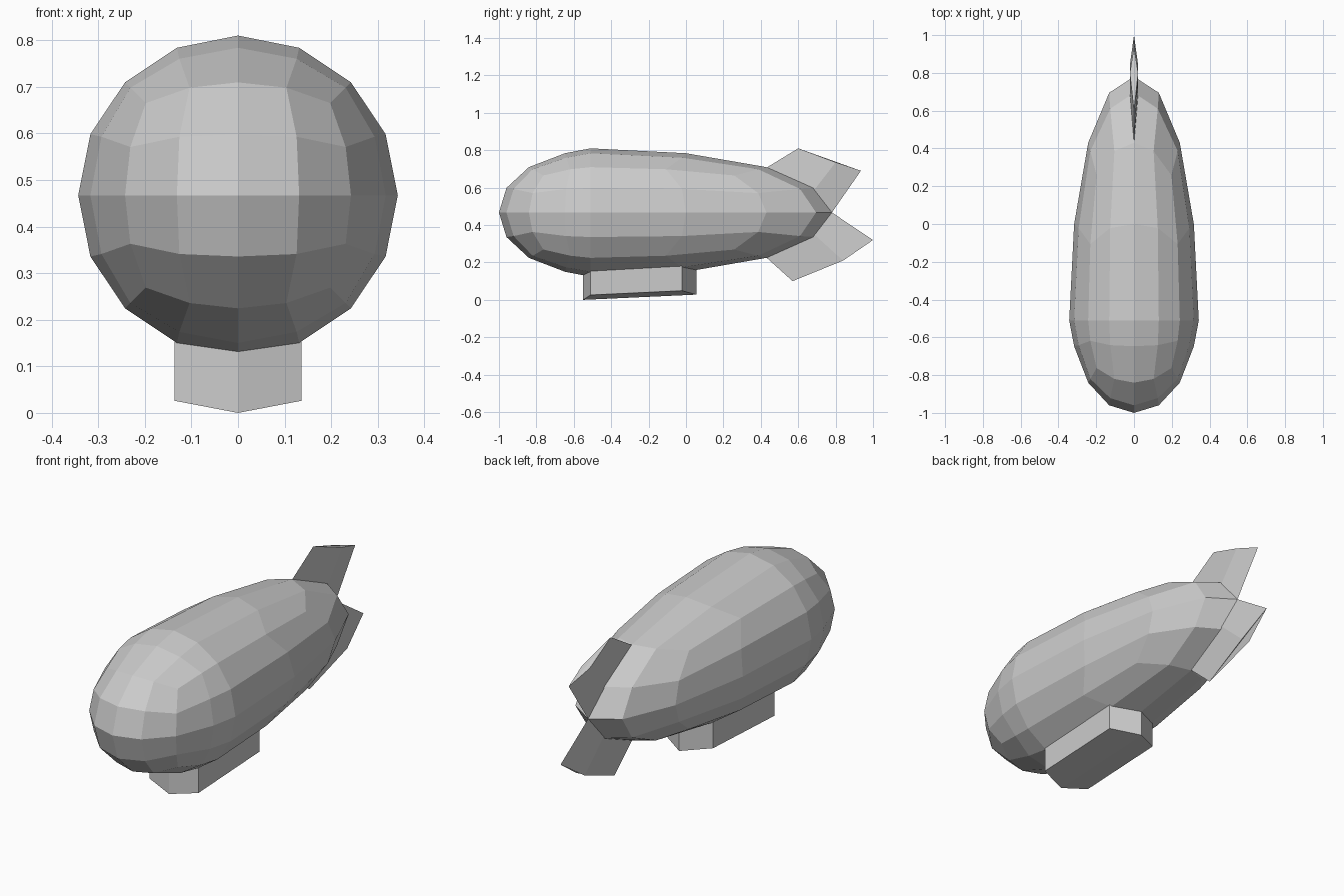
import bpy, bmesh
from mathutils import Vector

if "Cube" in bpy.data.objects:
    bpy.data.objects.remove(bpy.data.objects["Cube"])

RADIUS, AXIS_Z = 0.343, 0.467


def finish(name, bm):
    bmesh.ops.recalc_face_normals(bm, faces=bm.faces)
    mesh = bpy.data.meshes.new(name)
    bm.to_mesh(mesh)
    bm.free()
    obj = bpy.data.objects.new(name, mesh)
    bpy.context.collection.objects.link(obj)
    return obj


def bridge(name, ring_a, ring_b):
    """Closed solid between two matching rings of points."""
    bm = bmesh.new()
    a = [bm.verts.new(p) for p in ring_a]
    b = [bm.verts.new(p) for p in ring_b]
    n = len(a)
    for i in range(n):
        j = (i + 1) % n
        bm.faces.new((a[i], a[j], b[j], b[i]))
    # caps split along the centre line (first point to middle point)
    h = n // 2
    for r in (a, b):
        bm.faces.new(r[:h + 1])
        bm.faces.new(r[h:] + r[:1])
    return finish(name, bm)


# Envelope: rounded cube sphere, stretched along y by a station table
STATIONS = [(-1, -1), (-.924, -.96), (-.707, -.84), (-.383, -.647), (0, -.51),
            (.383, 0), (.707, .43), (.924, .695), (1, .78)]


def station(u):
    for (u0, y0), (u1, y1) in zip(STATIONS, STATIONS[1:]):
        if u <= u1 + 1e-5:
            return y0 + (y1 - y0) * (u - u0) / (u1 - u0)
    return STATIONS[-1][1]


bm = bmesh.new()
bmesh.ops.create_cube(bm, size=2)
for level in range(2):
    bmesh.ops.subdivide_edges(bm, edges=bm.edges[:], cuts=1, use_grid_fill=True)
    for v in bm.verts:
        v.co.normalize()
for v in bm.verts:
    v.co = Vector((v.co.x * RADIUS, station(v.co.y), AXIS_Z + v.co.z * RADIUS))
finish("envelope", bm)

# Gondola: six-sided cabin with pointed ends and a shallow V floor
W = 0.136
floor = [(0, -.55, 0), (W, -.51, .026), (W, -.022, .049),
         (0, .055, .028), (-W, -.022, .049), (-W, -.51, .026)]
bridge("gondola", floor, [(x, y, .21) for x, y, z in floor])


# Tail fins: thin diamond sections, sharp leading and trailing edges
def fin(name, root, tip, thick):
    def ring(points):
        (ly, lz), (my, mz), (ty, tz) = points
        return [(0, ly, lz), (thick, my, mz), (0, ty, tz), (-thick, my, mz)]
    bridge(name, ring(root), ring(tip))


fin("upper_fin", [(.42, .70), (.68, .58), (.78, .467)],
    [(.60, .81), (.80, .735), (.935, .69)], .022)
fin("lower_fin", [(.42, .235), (.68, .355), (.78, .467)],
    [(.57, .10), (.84, .21), (1.0, .32)], .022)
